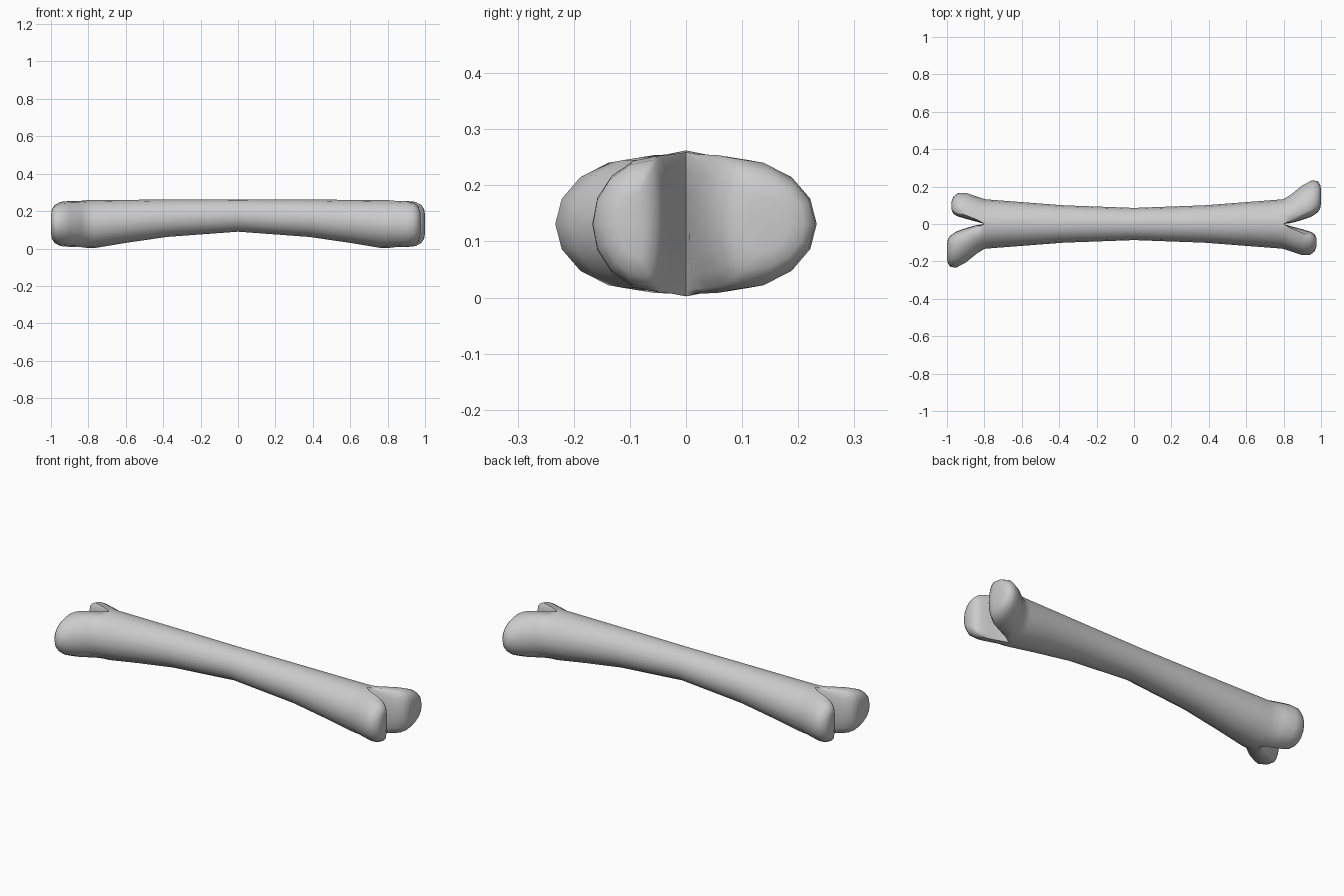
import bpy, bmesh
from math import sin, cos, pi, radians
from mathutils import Matrix

cube = bpy.data.objects.get("Cube")
if cube:
    bpy.data.objects.remove(cube, do_unlink=True)

bone_grey = bpy.data.materials.new("bone grey")
bone_grey.use_nodes = True
colour = (0.6, 0.6, 0.6, 1)
bone_grey.diffuse_color = colour
bone_grey.node_tree.nodes["Principled BSDF"].inputs["Base Color"].default_value = colour

SIDES = 16
MID = 0.131
bm = bmesh.new()


def ring(x, inner, crown, outer, low, high):
    """Oval loop whose highest point sits at y = crown, between inner and outer."""
    verts = []
    for i in range(SIDES):
        a = 2 * pi * i / SIDES
        c, s = cos(a), sin(a)
        reach = outer - crown if c > 0 else crown - inner
        y = crown + c * reach
        z = (low + high) / 2 + s * (high - low) / 2
        verts.append(bm.verts.new((x, y, z)))
    return verts


def loft(rings):
    for a, b in zip(rings, rings[1:]):
        for i in range(SIDES):
            j = (i + 1) % SIDES
            bm.faces.new((a[i], a[j], b[j], b[i]))


# Shaft, from the waist to the fork: x, half width, bottom, top
shaft = [(0, 0.086, 0.09, 0.262), (0.38, 0.1, 0.062, 0.262), (0.6, 0.117, 0.03, 0.26),
         (0.77, 0.13, 0.002, 0.259), (0.8, 0.133, 0.002, 0.259)]
loft([ring(x, -w, 0, w, low, high) for x, w, low, high in shaft])

# Knuckles at the fork: x, inner y, crown y, outer y, half height
large = [(0.84, 0.005, 0.022, 0.158, 0.124), (0.9, 0.022, 0.055, 0.206, 0.123),
         (0.95, 0.04, 0.08, 0.233, 0.118), (0.98, 0.06, 0.1, 0.23, 0.102),
         (0.995, 0.08, 0.12, 0.212, 0.08), (1, 0.11, 0.14, 0.185, 0.05)]
small = [(0.84, 0.012, 0.024, 0.147, 0.124), (0.9, 0.028, 0.048, 0.167, 0.122),
         (0.94, 0.04, 0.06, 0.166, 0.114), (0.965, 0.053, 0.072, 0.148, 0.095),
         (0.975, 0.075, 0.088, 0.122, 0.06)]
fork = shaft[-1]
for sections, side in ((large, 1), (small, -1)):
    rings = [ring(fork[0], 0, 0, side * fork[1], fork[2], fork[3])]
    rings += [ring(x, side * yi, side * yc, side * yo, MID - h, MID + h)
              for x, yi, yc, yo, h in sections]
    loft(rings)
    bm.faces.new(rings[-1])

# Other end is the same half turned about the vertical axis
half = bmesh.ops.duplicate(bm, geom=bm.verts[:] + bm.edges[:] + bm.faces[:])["geom"]
bmesh.ops.rotate(bm, verts=[g for g in half if isinstance(g, bmesh.types.BMVert)],
                 cent=(0, 0, 0), matrix=Matrix.Rotation(pi, 3, 'Z'))
bmesh.ops.remove_doubles(bm, verts=bm.verts, dist=0.0005)
bmesh.ops.recalc_face_normals(bm, faces=bm.faces)

mesh = bpy.data.meshes.new("bone")
bm.to_mesh(mesh)
bm.free()
mesh.materials.append(bone_grey)
bone = bpy.data.objects.new("bone", mesh)
bpy.context.collection.objects.link(bone)
bpy.context.view_layer.objects.active = bone
bone.select_set(True)
bpy.ops.object.shade_smooth_by_angle(angle=radians(60))
